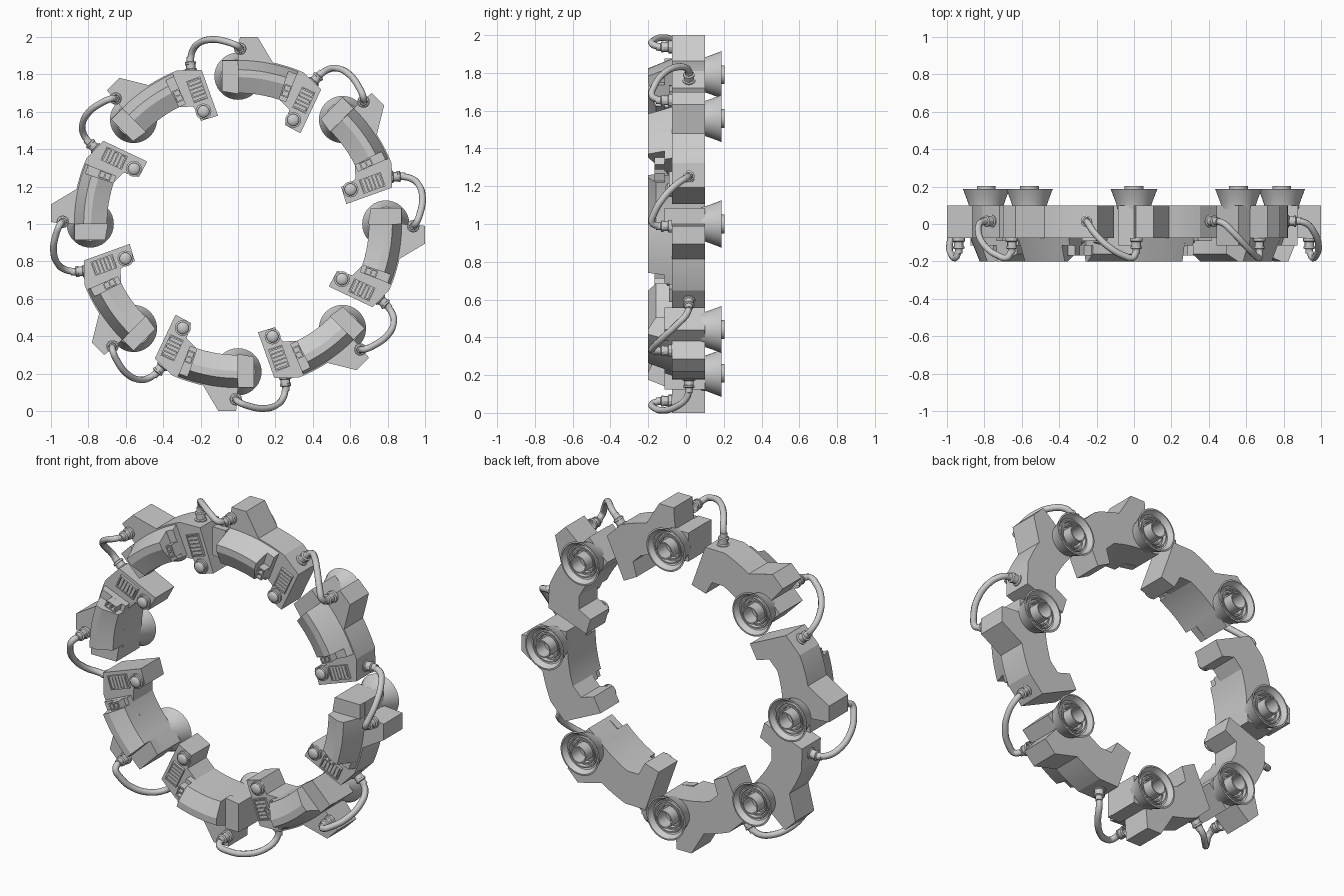
import bpy, bmesh
from math import sin, cos, pi, radians, atan2
from mathutils import Matrix, Vector

if "Cube" in bpy.data.objects:
    bpy.data.objects.remove(bpy.data.objects["Cube"])

# One module is drawn at the top of the ring (x tangential, z radial), then repeated 8 times
COUNT = 8

def polar(r, deg):
    return (r * sin(radians(deg)), r * cos(radians(deg)))

def arc(r, a, b, n):
    return [polar(r, a + (b - a) * i / n) for i in range(n + 1)]

def prism(bm, pts, y0, y1):
    a = [bm.verts.new((x, y0, z)) for x, z in pts]
    b = [bm.verts.new((x, y1, z)) for x, z in pts]
    bm.faces.new(a)
    bm.faces.new(b[::-1])
    for i in range(len(pts)):
        j = (i + 1) % len(pts)
        bm.faces.new((a[i], b[i], b[j], a[j]))

def box(bm, c, long, wide, y0, y1, d, tilt=0):
    # long axis follows direction d in the xz plane
    m = (Matrix.Translation((c[0], (y0 + y1) / 2, c[1])) @ Matrix.Rotation(atan2(d[0], d[1]), 4, 'Y')
         @ Matrix.Rotation(tilt, 4, 'X') @ Matrix.Diagonal((wide, y1 - y0, long, 1)))
    bmesh.ops.create_cube(bm, size=1, matrix=m)

def sweep(bm, section, a, b, n):
    # (radius, y) section swept around the ring axis
    rings = []
    for i in range(n + 1):
        g = a + (b - a) * i / n
        rings.append([bm.verts.new((polar(r, g)[0], y, polar(r, g)[1])) for r, y in section])
    k = len(section)
    for p, q in zip(rings, rings[1:]):
        for i in range(k):
            bm.faces.new((p[i], p[(i + 1) % k], q[(i + 1) % k], q[i]))
    bm.faces.new(rings[0])
    bm.faces.new(rings[-1][::-1])

def lathe(bm, profile, origin, axis, seg=24):
    # (radius, height) profile turned about an axis
    m = Matrix.Translation(origin) @ Vector(axis).to_track_quat('Z', 'Y').to_matrix().to_4x4()
    rings = []
    for r, h in profile:
        if r == 0:
            rings.append([bm.verts.new(m @ Vector((0, 0, h)))] * seg)
        else:
            rings.append([bm.verts.new(m @ Vector((r * cos(2 * pi * i / seg), r * sin(2 * pi * i / seg), h)))
                          for i in range(seg)])
    for p, q in zip(rings, rings[1:]):
        for i in range(seg):
            j = (i + 1) % seg
            vs = list(dict.fromkeys((p[i], p[j], q[j], q[i])))
            if len(vs) > 2:
                bm.faces.new(vs)

def place(name, mesh, angle=30):
    mesh.shade_smooth()
    mesh.set_sharp_from_angle(angle=radians(angle))
    for k in range(COUNT):
        o = bpy.data.objects.new(f"{name}_{k + 1}", mesh)
        o.location = (0, 0, 1)
        o.rotation_euler = (0, k * 2 * pi / COUNT, 0)
        bpy.context.collection.objects.link(o)

def part(name, build, angle=30):
    bm = bmesh.new()
    build(bm)
    bmesh.ops.recalc_face_normals(bm, faces=bm.faces)
    mesh = bpy.data.meshes.new(name)
    bm.to_mesh(mesh)
    bm.free()
    place(name, mesh, angle)

along = (.42, .9)

# Backing body with outer horn, inner control head and start block
def body(bm):
    head = [(.445, .72), (.334, .485), (.25, .53), (.275, .612)]
    outline = ([(-.085, .877), (0, .877), (.01, 1), (.105, 1)] + arc(.883, 12.2, 23.5, 6) + head
               + arc(.70, 18.5, 0, 10) + [(-.085, .71)])
    prism(bm, outline, -.075, .1)
part("segment_body", body, 15)

# Curved front cover with bevelled edges, lower step at its end, and start block
def cover(bm):
    sweep(bm, [(.877, -.07), (.825, -.2), (.785, -.2), (.70, -.16), (.70, -.07)], 0, 18.3, 12)
    sweep(bm, [(.877, -.07), (.86, -.115), (.70, -.115), (.70, -.07)], 18.3, 21.5, 3)
    prism(bm, [(-.085, .875), (0, .875), (0, .695), (-.085, .71)], -.115, -.07)
part("front_cover", cover, 15)

# Double socket on the cover step
def socket(bm):
    d = polar(1, 20)
    s = (d[1], -d[0])
    c = Vector(polar(.757, 20))
    box(bm, c, .068, .04, -.145, -.11, d)
    for k in (-1, 1):
        box(bm, c + Vector(s) * .017 * k, .068, .006, -.168, -.14, d)
    for k in (-1, 0, 1):
        box(bm, c + Vector(d) * .03 * k, .008, .04, -.168, -.14, d)
part("double_socket", socket)

# Louvred panel: frame and slats
def louvre(bm):
    c, d, s = Vector((.352, .662)), Vector(along), Vector((.9, -.42))
    for k in (-1, 1):
        box(bm, c + s * .036 * k, .125, .007, -.09, -.07, d)
        box(bm, c + d * .059 * k, .007, .079, -.09, -.07, d)
    for k in range(5):
        box(bm, c + d * (k - 2) * .021, .018, .064, -.088, -.074, d)
part("louvre_panel", louvre)

# Round button
part("button", lambda bm: lathe(bm, [(.042, 0), (.042, .014), (.035, .016), (.035, .01), (.032, .01), (.032, .024),
                                     (.025, .031), (.012, .035), (0, .036)], (.295, -.073, .556), (0, -1, 0)))

# Rear bell with a central tube
part("rear_bell", lambda bm: lathe(bm, [(.09, .08), (.093, .1), (.103, .13), (.122, .18), (.126, .187), (.117, .188),
                                        (.1, .158), (.092, .155), (.09, .165), (.083, .165), (.08, .145), (.072, .145),
                                        (.07, .155), (.063, .155), (.06, .13), (.05, .13), (.05, .203), (.043, .203),
                                        (.043, .125), (0, .125)], (0, 0, .79), (0, 1, 0), 36))

# Cable connectors at the control head and on the horn
plug = [(.034, 0), (.034, .018), (.026, .022), (.026, .045), (.03, .046), (.03, .056), (.021, .06), (.019, .085), (0, .085)]
def connectors(bm):
    lathe(bm, plug, (.395, .015, .75), (.66, 0, .75), 12)
    lathe(bm, plug, (.012, -.074, .937), (0, -1, 0), 12)
part("connectors", connectors)

# Cable looping to the next module's horn
cu = bpy.data.curves.new("cable", 'CURVE')
cu.dimensions = '3D'
cu.bevel_depth = .018
cu.bevel_resolution = 2
cu.resolution_u = 6
path = [(.435, .015, .795), (.475, .005, .823), (.53, -.045, .832), (.60, -.12, .795),
        (.65, -.17, .725), (.67, -.18, .678), (.672, -.15, .658)]
sp = cu.splines.new('BEZIER')
sp.bezier_points.add(len(path) - 1)
for p, co in zip(sp.bezier_points, path):
    p.co = co
    p.handle_left_type = p.handle_right_type = 'AUTO'
tmp = bpy.data.objects.new("cable_path", cu)
bpy.context.collection.objects.link(tmp)
dg = bpy.context.evaluated_depsgraph_get()
cable = bpy.data.meshes.new_from_object(tmp.evaluated_get(dg))
bpy.data.objects.remove(tmp)
place("cable", cable, 60)
